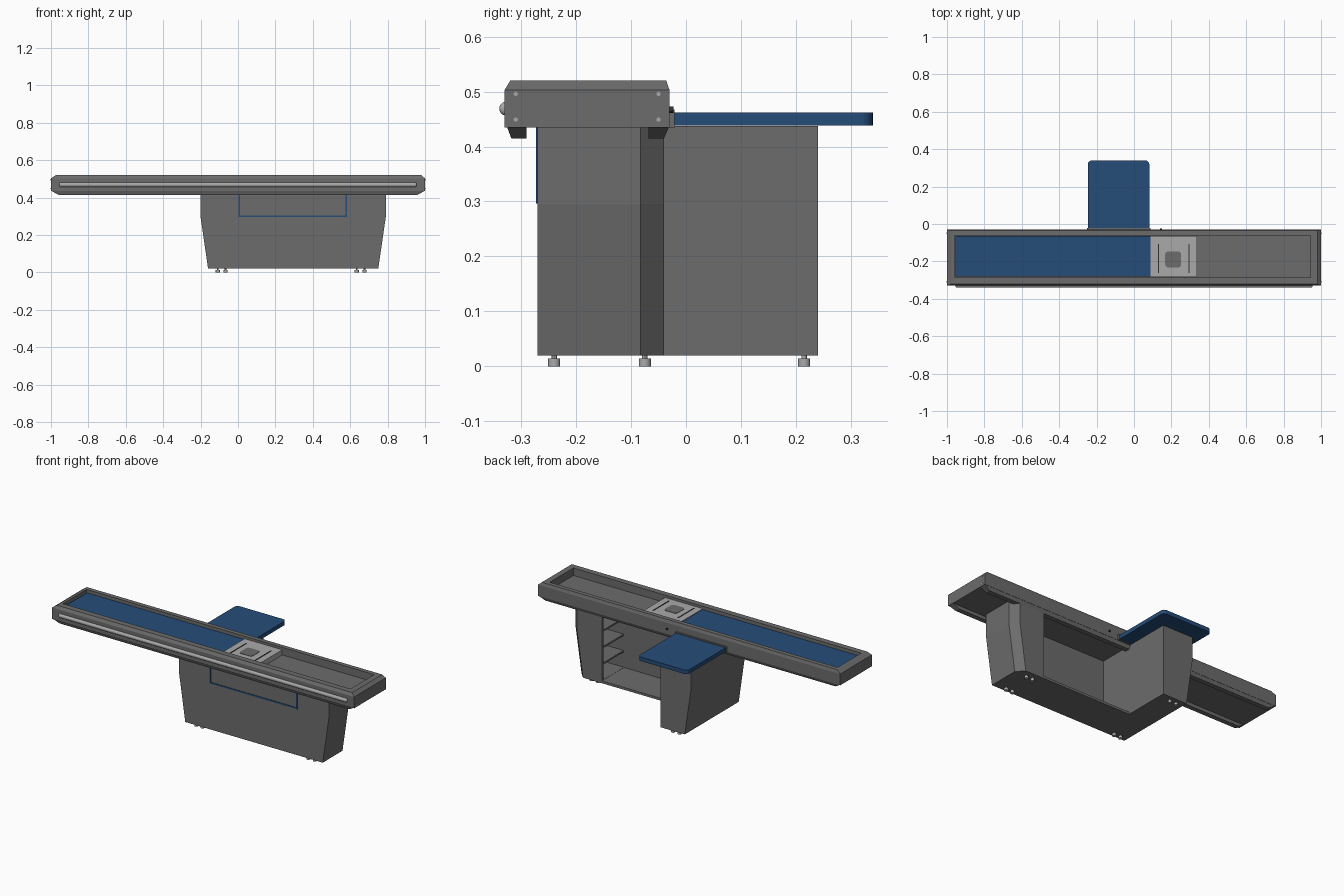
import bpy, bmesh, math
from mathutils import Matrix

if "Cube" in bpy.data.objects:
    bpy.data.objects.remove(bpy.data.objects["Cube"])


def material(name, r, g, b, rough=0.6):
    m = bpy.data.materials.new(name)
    m.use_nodes = True
    m.diffuse_color = (r, g, b, 1)
    bsdf = m.node_tree.nodes["Principled BSDF"]
    bsdf.inputs["Base Color"].default_value = (r, g, b, 1)
    bsdf.inputs["Roughness"].default_value = rough
    return m


GREY = material("panel grey", 0.15, 0.15, 0.15)
BLUE = material("deep blue", 0.018, 0.073, 0.19)
LIGHT = material("light metal", 0.40, 0.40, 0.40)
DARK = material("dark slot", 0.03, 0.03, 0.03)


def finish(name, bm, mat):
    bmesh.ops.recalc_face_normals(bm, faces=bm.faces)
    mesh = bpy.data.meshes.new(name)
    bm.to_mesh(mesh)
    bm.free()
    mesh.materials.append(mat)
    ob = bpy.data.objects.new(name, mesh)
    bpy.context.scene.collection.objects.link(ob)
    return ob


def loft(name, mat, rings):
    """Skin a stack of (z, outline) rings and cap both ends."""
    bm = bmesh.new()
    rows = [[bm.verts.new((x, y, z)) for x, y in pts] for z, pts in rings]
    n = len(rows[0])
    for a, b in zip(rows, rows[1:]):
        for i in range(n):
            j = (i + 1) % n
            bm.faces.new((a[i], a[j], b[j], b[i]))
    bm.faces.new(rows[0][::-1])
    bm.faces.new(rows[-1])
    return finish(name, bm, mat)


def rect(x0, x1, y0, y1):
    return [(x0, y0), (x1, y0), (x1, y1), (x0, y1)]


def box(name, mat, x0, x1, y0, y1, z0, z1):
    r = rect(x0, x1, y0, y1)
    return loft(name, mat, [(z0, r), (z1, r)])


def rounded(x0, x1, y0, y1, r_front, r_back, steps=6):
    """Rectangle outline with its own corner radius at the front and back."""
    pts = []
    for k, (x, y, r) in enumerate([(x1, y1, r_back), (x0, y1, r_back),
                                   (x0, y0, r_front), (x1, y0, r_front)]):
        cx = x - r if x == x1 else x + r
        cy = y - r if y == y1 else y + r
        for s in range(steps + 1):
            a = (k + s / steps) * math.pi / 2
            pts.append((cx + r * math.cos(a), cy + r * math.sin(a)))
    return pts


def cylinder(name, mat, centre, radius, depth, axis="Z", sides=20):
    bm = bmesh.new()
    turn = {"Z": Matrix(), "X": Matrix.Rotation(math.pi / 2, 4, "Y"),
            "Y": Matrix.Rotation(math.pi / 2, 4, "X")}[axis]
    bmesh.ops.create_cone(bm, cap_ends=True, segments=sides, radius1=radius,
                          radius2=radius, depth=depth,
                          matrix=Matrix.Translation(centre) @ turn)
    ob = finish(name, bm, mat)
    bpy.ops.object.select_all(action="DESELECT")
    ob.select_set(True)
    bpy.context.view_layer.objects.active = ob
    bpy.ops.object.shade_smooth_by_angle()
    return ob


# Conveyor frame: outer walls, chamfered rim, sunken tray
well = rect(-0.96, 0.945, -0.285, -0.062)
loft("conveyor_frame", GREY, [
    (0.435, rect(-1, 1, -0.33, -0.03)),
    (0.503, rect(-1, 1, -0.33, -0.03)),
    (0.52, rect(-0.975, 0.98, -0.32, -0.036)),
    (0.52, well),
    (0.475, well)])

# Lower rails with slanted ends
loft("front_lower_rail", GREY, [
    (0.415, rect(-0.96, 0.96, -0.318, -0.29)),
    (0.436, rect(-0.998, 0.998, -0.326, -0.29))])
loft("back_lower_rail", GREY, [
    (0.415, rect(-0.96, 0.96, -0.068, -0.04)),
    (0.436, rect(-0.998, 0.998, -0.068, -0.031))])

# Belt, scanner plate with window and slots
box("conveyor_belt", BLUE, -0.955, 0.088, -0.281, -0.064, 0.47, 0.502)
box("scanner_plate", LIGHT, 0.088, 0.337, -0.284, -0.063, 0.47, 0.506)
pane = rounded(0.167, 0.252, -0.232, -0.147, 0.015, 0.015)
loft("scanner_window", GREY, [(0.504, pane), (0.508, pane)])
for x in (0.13, 0.295):
    box("scanner_slot", DARK, x - 0.003, x + 0.003, -0.262, -0.108, 0.504, 0.508)

# Bumper bar along the front
bumper = cylinder("front_bumper", LIGHT, (0, -0.3275, 0.469), 0.0125, 1.91, "X")
bevel = bumper.modifiers.new("rounded ends", "BEVEL")
bevel.width, bevel.segments = 0.008, 3

# End plate screws and rear push button
for side in (-1, 1):
    for y in (-0.31, -0.05):
        for z in (0.449, 0.496):
            cylinder("end_screw", LIGHT, (side, y, z), 0.004, 0.004, "X", 10)
cylinder("push_button", DARK, (0.145, -0.028, 0.467), 0.006, 0.01, "Y", 12)


# Pedestals: straight at the top, narrowing towards the floor
def left_outline(x):
    return [(0.585, -0.27), (x, -0.27), (x, -0.083), (x - 0.04, -0.04), (0.585, -0.04)]


left = loft("left_pedestal", GREY, [(0.02, left_outline(0.75)),
                                    (0.295, left_outline(0.79)),
                                    (0.437, left_outline(0.79))])
for name, y0, y1 in (("right_pedestal", -0.27, -0.04), ("side_cabinet", -0.04, 0.24)):
    loft(name, GREY, [(z, rect(x, 0.0, y0, y1))
                      for z, x in ((0.02, -0.16), (0.295, -0.2), (0.437, -0.2))])

# Open shelf bay cut into the inner side of the left pedestal
cutter = box("shelf_cutter", GREY, 0.5, 0.71, -0.25, -0.055, 0.035, 0.42)
cutter.hide_render = True
cut = left.modifiers.new("shelf bay", "BOOLEAN")
cut.operation, cut.solver, cut.object = "DIFFERENCE", "EXACT", cutter
bpy.ops.object.select_all(action="DESELECT")
left.select_set(True)
bpy.context.view_layer.objects.active = left
bpy.ops.object.modifier_apply(modifier=cut.name)
bpy.data.objects.remove(cutter)
for i in range(3):
    z = 0.125 + 0.098 * i
    box("shelf", GREY, 0.588, 0.712, -0.252, -0.053, z, z + 0.01)

# Front panel, floor and blue trim
box("front_panel", GREY, 0, 0.585, -0.27, -0.25, 0.02, 0.437)
box("floor_panel", GREY, 0, 0.585, -0.25, -0.04, 0.02, 0.034)
box("trim_bottom", BLUE, 0.003, 0.583, -0.273, -0.268, 0.296, 0.304)
for x in (0.003, 0.576):
    box("trim_side", BLUE, x, x + 0.007, -0.273, -0.268, 0.304, 0.436)

# Side table and its mounting strip
slab = rounded(-0.247, 0.082, -0.022, 0.34, 0.002, 0.022)
loft("side_table", BLUE, [(0.438, slab), (0.462, slab)])
box("table_bracket", GREY, -0.252, 0.087, -0.031, -0.021, 0.435, 0.467)

# Levelling feet in pairs
for xs, ys in (((-0.108, -0.066), (-0.24, 0.215)), ((0.635, 0.677), (-0.24, -0.075))):
    for x in xs:
        for y in ys:
            cylinder("foot", LIGHT, (x, y, 0.007), 0.011, 0.014)
            cylinder("foot_stem", LIGHT, (x, y, 0.017), 0.005, 0.01, sides=12)
